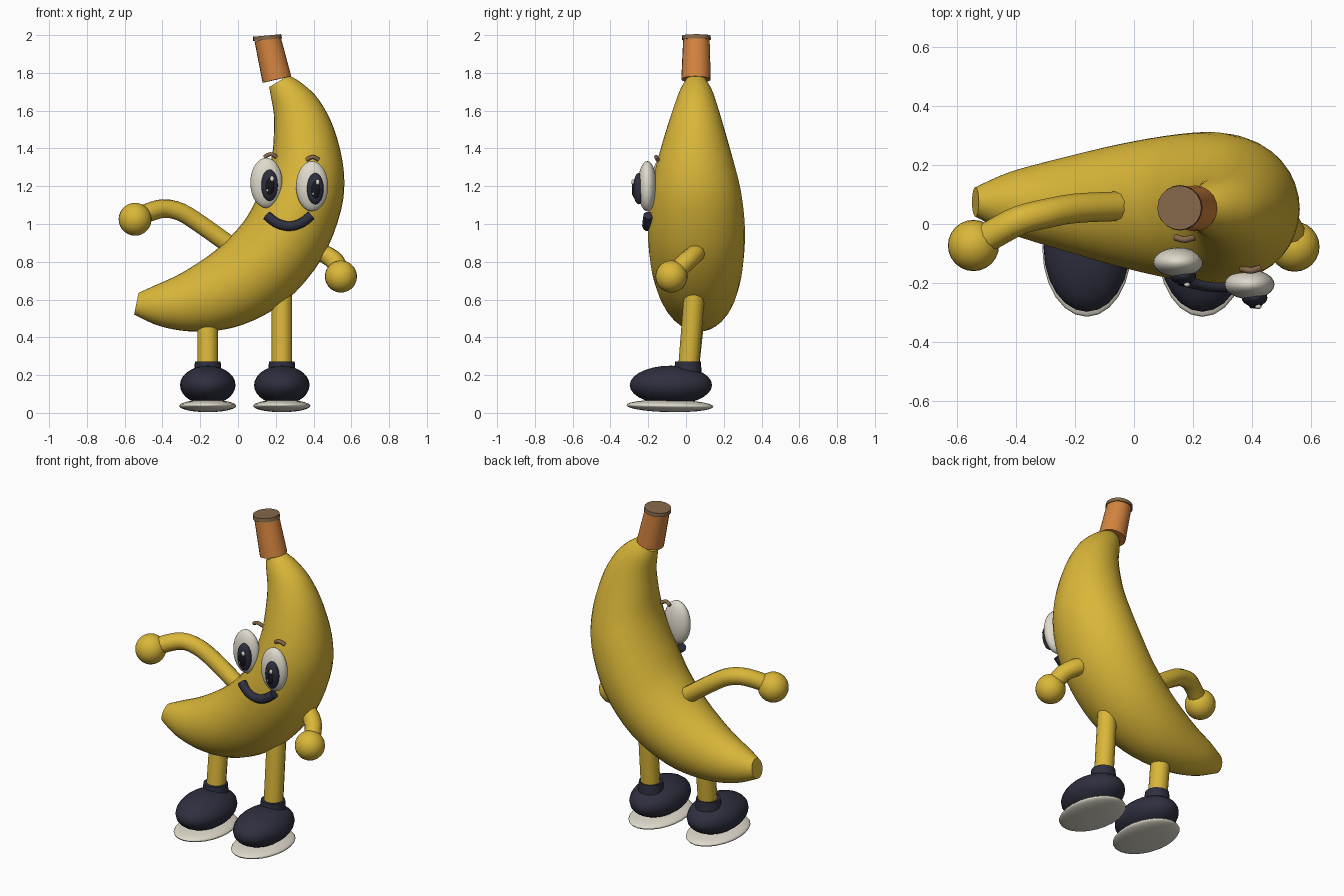
import bpy, bmesh, math
from mathutils import Vector

if "Cube" in bpy.data.objects:
    bpy.data.objects.remove(bpy.data.objects["Cube"])


def material(name, rgb):
    m = bpy.data.materials.new(name)
    m.diffuse_color = (*rgb, 1)
    m.use_nodes = True
    m.node_tree.nodes["Principled BSDF"].inputs["Base Color"].default_value = m.diffuse_color
    return m


YELLOW = material("banana yellow", (0.70, 0.47, 0.04))
ORANGE = material("stem orange", (0.66, 0.23, 0.05))
BROWN = material("dry brown", (0.24, 0.14, 0.07))
NAVY = material("dark navy", (0.028, 0.028, 0.05))
CREAM = material("cream white", (0.74, 0.70, 0.60))
BLACK = material("pupil black", (0.008, 0.008, 0.012))


def finish(ob, name, mat, angle=40):
    ob.name = name
    ob.data.materials.clear()
    ob.data.materials.append(mat)
    bpy.ops.object.select_all(action='DESELECT')
    ob.select_set(True)
    bpy.context.view_layer.objects.active = ob
    bpy.ops.object.shade_smooth_by_angle(angle=math.radians(angle))
    return ob


def ellipsoid(name, mat, loc, radii, rot=(0, 0, 0), seg=24, rings=14):
    bpy.ops.mesh.primitive_uv_sphere_add(segments=seg, ring_count=rings, radius=1, location=loc, rotation=rot)
    ob = bpy.context.object
    ob.scale = radii
    return finish(ob, name, mat)


def frustum(name, mat, a, b, ra, rb, sides=20):
    a, b = Vector(a), Vector(b)
    bpy.ops.mesh.primitive_cone_add(vertices=sides, radius1=ra, radius2=rb, depth=(b - a).length,
                                    location=(a + b) / 2)
    ob = bpy.context.object
    ob.rotation_euler = (b - a).to_track_quat('Z', 'Y').to_euler()
    return finish(ob, name, mat)


def smooth_rows(rows, steps):
    """Interpolate rows of numbers with a Catmull-Rom spline."""
    rows = [Vector(r) for r in rows]
    out = []
    for i in range(len(rows) - 1):
        p0, p1, p2 = rows[max(i - 1, 0)], rows[i], rows[i + 1]
        p3 = rows[min(i + 2, len(rows) - 1)]
        for s in range(steps):
            t = s / steps
            out.append(0.5 * (2 * p1 + (p2 - p0) * t + (2 * p0 - 5 * p1 + 4 * p2 - p3) * t * t
                              + (3 * p1 - p0 - 3 * p2 + p3) * t ** 3))
    return out + [rows[-1]]


def tube(name, mat, points, radius, steps=3):
    pts = smooth_rows(points, steps)
    cu = bpy.data.curves.new(name, 'CURVE')
    cu.dimensions = '3D'
    cu.bevel_depth = radius
    cu.bevel_resolution = 3
    cu.use_fill_caps = True
    sp = cu.splines.new('POLY')
    sp.points.add(len(pts) - 1)
    for p, co in zip(sp.points, pts):
        p.co = (*co, 1)
    ob = bpy.data.objects.new(name, cu)
    bpy.context.collection.objects.link(ob)
    bpy.ops.object.select_all(action='DESELECT')
    ob.select_set(True)
    bpy.context.view_layer.objects.active = ob
    bpy.ops.object.convert(target='MESH')
    return finish(bpy.context.object, name, mat)


# Banana body: outer edge x, z, inner edge x, z, half depth, centre y
sections = [
    (-0.55, 0.52, -0.527, 0.635, 0.05, 0.075),
    (-0.40, 0.455, -0.44, 0.675, 0.105, 0.072),
    (-0.20, 0.43, -0.30, 0.74, 0.155, 0.068),
    (0.02, 0.465, -0.12, 0.86, 0.208, 0.063),
    (0.25, 0.59, 0.02, 1.00, 0.245, 0.058),
    (0.44, 0.81, 0.10, 1.135, 0.257, 0.055),
    (0.545, 1.07, 0.15, 1.25, 0.24, 0.053),
    (0.56, 1.28, 0.18, 1.36, 0.205, 0.05),
    (0.51, 1.50, 0.19, 1.48, 0.157, 0.05),
    (0.43, 1.655, 0.19, 1.58, 0.117, 0.052),
    (0.345, 1.74, 0.175, 1.67, 0.085, 0.053),
    (0.27, 1.788, 0.165, 1.725, 0.055, 0.053),
]
bm = bmesh.new()
SIDES = 32
loops = []
for ox, oz, ix, iz, ry, cy in smooth_rows(sections, 4):
    c = Vector(((ox + ix) / 2, cy, (oz + iz) / 2))
    half = Vector(((ox - ix) / 2, 0, (oz - iz) / 2))
    loops.append([bm.verts.new(c + half * math.cos(a) + Vector((0, ry * math.sin(a), 0)))
                  for a in (2 * math.pi * k / SIDES for k in range(SIDES))])
for l0, l1 in zip(loops, loops[1:]):
    for k in range(SIDES):
        n = (k + 1) % SIDES
        bm.faces.new((l0[k], l0[n], l1[n], l1[k]))
bm.faces.new(loops[0])
bm.faces.new(loops[-1])
bmesh.ops.recalc_face_normals(bm, faces=bm.faces)
mesh = bpy.data.meshes.new("banana_body")
bm.to_mesh(mesh)
bm.free()
body = bpy.data.objects.new("banana_body", mesh)
bpy.context.collection.objects.link(body)
finish(body, "banana_body", YELLOW)

# Stem and its dry cap
frustum("stem", ORANGE, (0.206, 0.053, 1.765), (0.156, 0.055, 1.982), 0.078, 0.07)
frustum("stem_cap", BROWN, (0.156, 0.055, 1.976), (0.154, 0.055, 1.998), 0.077, 0.075)

# Arms and round hands
tube("left_arm", YELLOW, [(-0.06, 0.06, 0.90), (-0.20, 0.053, 1.0), (-0.30, 0.035, 1.062),
                          (-0.39, 0.012, 1.082), (-0.47, -0.03, 1.062), (-0.54, -0.07, 1.03)], 0.05)
tube("right_arm", YELLOW, [(0.37, 0.06, 0.875), (0.45, 0.05, 0.845), (0.515, 0.0, 0.80),
                           (0.545, -0.07, 0.73)], 0.05)
ellipsoid("left_hand", YELLOW, (-0.545, -0.073, 1.025), (0.087,) * 3)
ellipsoid("right_hand", YELLOW, (0.545, -0.077, 0.722), (0.085,) * 3)

# Legs, shoe collars, shoes and soles
for side, x, top in (("left", -0.16, 0.52), ("right", 0.232, 0.64)):
    frustum(side + "_leg", YELLOW, (x, 0.012, 0.22), (x, 0.045, top), 0.055, 0.055, 14)
    frustum(side + "_shoe_collar", NAVY, (x, 0.01, 0.20), (x, 0.01, 0.272), 0.074, 0.068)
    ellipsoid(side + "_shoe", NAVY, (x, -0.08, 0.147), (0.147, 0.218, 0.103))
    ellipsoid(side + "_sole", CREAM, (x, -0.085, 0.037), (0.151, 0.23, 0.033), (math.radians(-1), 0, 0))

# Eyes with iris, pupil and highlights
for side, x, y, z in (("left", 0.15, -0.13, 1.218), ("right", 0.392, -0.205, 1.2)):
    ellipsoid(side + "_eye", CREAM, (x, y, z), (0.085, 0.05, 0.133))
    ellipsoid(side + "_iris", NAVY, (x + 0.017, y - 0.045, z - 0.013), (0.044, 0.03, 0.083), seg=20)
    ellipsoid(side + "_pupil", BLACK, (x + 0.019, y - 0.064, z - 0.016), (0.026, 0.018, 0.05), seg=16, rings=10)
    ellipsoid(side + "_highlight", CREAM, (x + 0.03, y - 0.076, z + 0.022), (0.011, 0.008, 0.015), seg=12, rings=8)
    ellipsoid(side + "_small_highlight", CREAM, (x + 0.006, y - 0.076, z - 0.04), (0.006, 0.006, 0.008),
              seg=10, rings=6)

# Eyebrows
for side, x, y, z in (("left", 0.172, -0.045, 1.355), ("right", 0.395, -0.15, 1.34)):
    tube(side + "_eyebrow", BROWN, [(x - 0.032, y, z), (x, y - 0.008, z + 0.015), (x + 0.032, y, z)], 0.011)

# Smiling mouth
tube("mouth", NAVY, [(0.152, -0.18, 1.045), (0.205, -0.195, 1.005), (0.27, -0.205, 0.988),
                     (0.335, -0.205, 1.005), (0.388, -0.20, 1.045)], 0.026)
